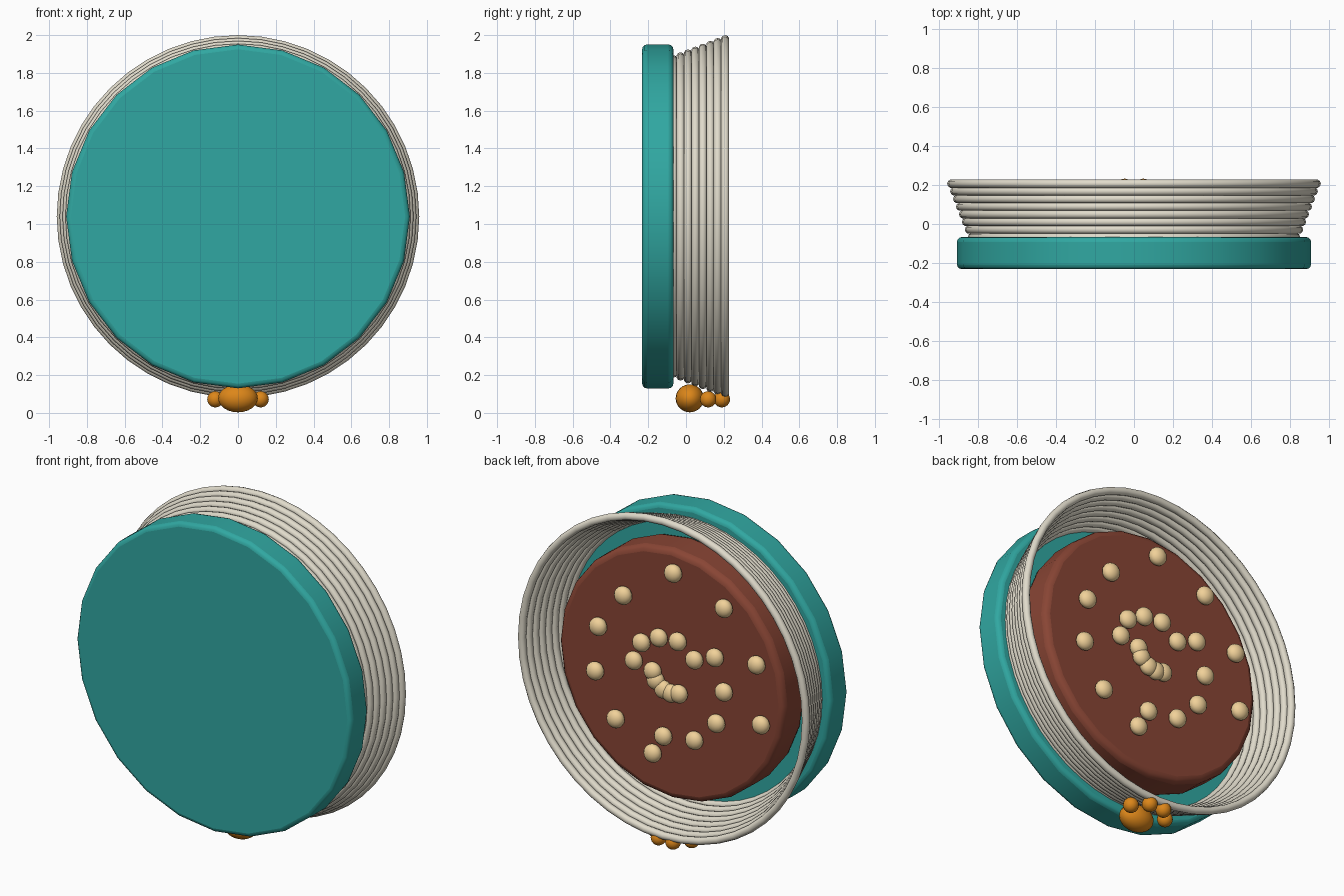
import bpy
from math import pi

if "Cube" in bpy.data.objects:
    bpy.data.objects.remove(bpy.data.objects["Cube"])

CZ = 1.04  # height of the disc axis


def material(name, rgb):
    m = bpy.data.materials.new(name)
    m.diffuse_color = (*rgb, 1)
    m.use_nodes = True
    m.node_tree.nodes["Principled BSDF"].inputs["Base Color"].default_value = m.diffuse_color
    return m


teal = material("teal", (0.03, 0.39, 0.36))
brown = material("brown", (0.25, 0.06, 0.035))
cream = material("cream", (0.75, 0.71, 0.60))
tan = material("tan", (0.88, 0.64, 0.32))
orange = material("orange", (0.72, 0.24, 0.01))


def finish(name, mat):
    ob = bpy.context.object
    ob.name = name
    ob.data.materials.append(mat)
    return ob


def disc(name, radius, y0, y1, bevel, mat):
    bpy.ops.mesh.primitive_cylinder_add(
        vertices=24, radius=radius, depth=y1 - y0,
        location=(0, (y0 + y1) / 2, CZ), rotation=(pi / 2, 0, 0))
    ob = finish(name, mat)
    mod = ob.modifiers.new("rounded_rim", 'BEVEL')
    mod.width = bevel
    mod.segments = 3
    mod.limit_method = 'ANGLE'
    bpy.ops.object.shade_smooth_by_angle(angle=pi / 4)


def ball(name, loc, size, mat, segs=20, rings=12):
    bpy.ops.mesh.primitive_uv_sphere_add(segments=segs, ring_count=rings, radius=1, location=loc)
    bpy.context.object.scale = size
    bpy.ops.object.shade_smooth()
    finish(name, mat)


# Front lid and inner disc
disc("lid", 0.91, -0.232, -0.067, 0.025, teal)
disc("inner_disc", 0.745, -0.067, 0.14, 0.035, brown)

# Flared wall of stacked rings
for i in range(8):
    bpy.ops.mesh.primitive_torus_add(
        major_radius=0.832 + 0.0151 * i, minor_radius=0.022,
        major_segments=48, minor_segments=10,
        location=(0, -0.068 + 0.0393 * i, CZ), rotation=(pi / 2, 0, 0))
    bpy.ops.object.shade_smooth()
    finish(f"wall_ring_{i + 1}", cream)

# Seeds on the inner disc (x, height from the axis)
seeds = [(-.03, .62), (.30, .40), (-.365, .50), (.465, .17), (.485, -.10), (.35, -.35),
         (.105, -.49), (.035, -.37), (-.17, -.34), (-.315, -.20), (-.61, -.13),
         (-.58, .22), (-.365, 0), (-.305, .19), (-.17, .14), (-.06, .22),
         (.065, .21), (.18, .15), (.23, .03), (.105, 0), (.085, -.05),
         (.035, -.09), (-.015, -.10), (-.068, -.09)]
for i, (x, z) in enumerate(seeds):
    ball(f"seed_{i + 1}", (x, 0.165, CZ + z), (0.053, 0.042, 0.053), tan, 16, 10)

# Foot with four toes
ball("foot", (0, 0.02, 0.077), (0.105, 0.075, 0.074), orange)
for side, s in (("left", -1), ("right", 1)):
    ball(f"outer_toe_{side}", (0.12 * s, 0.117, 0.072), (0.043,) * 3, orange)
    ball(f"inner_toe_{side}", (0.048 * s, 0.19, 0.072), (0.043,) * 3, orange)
